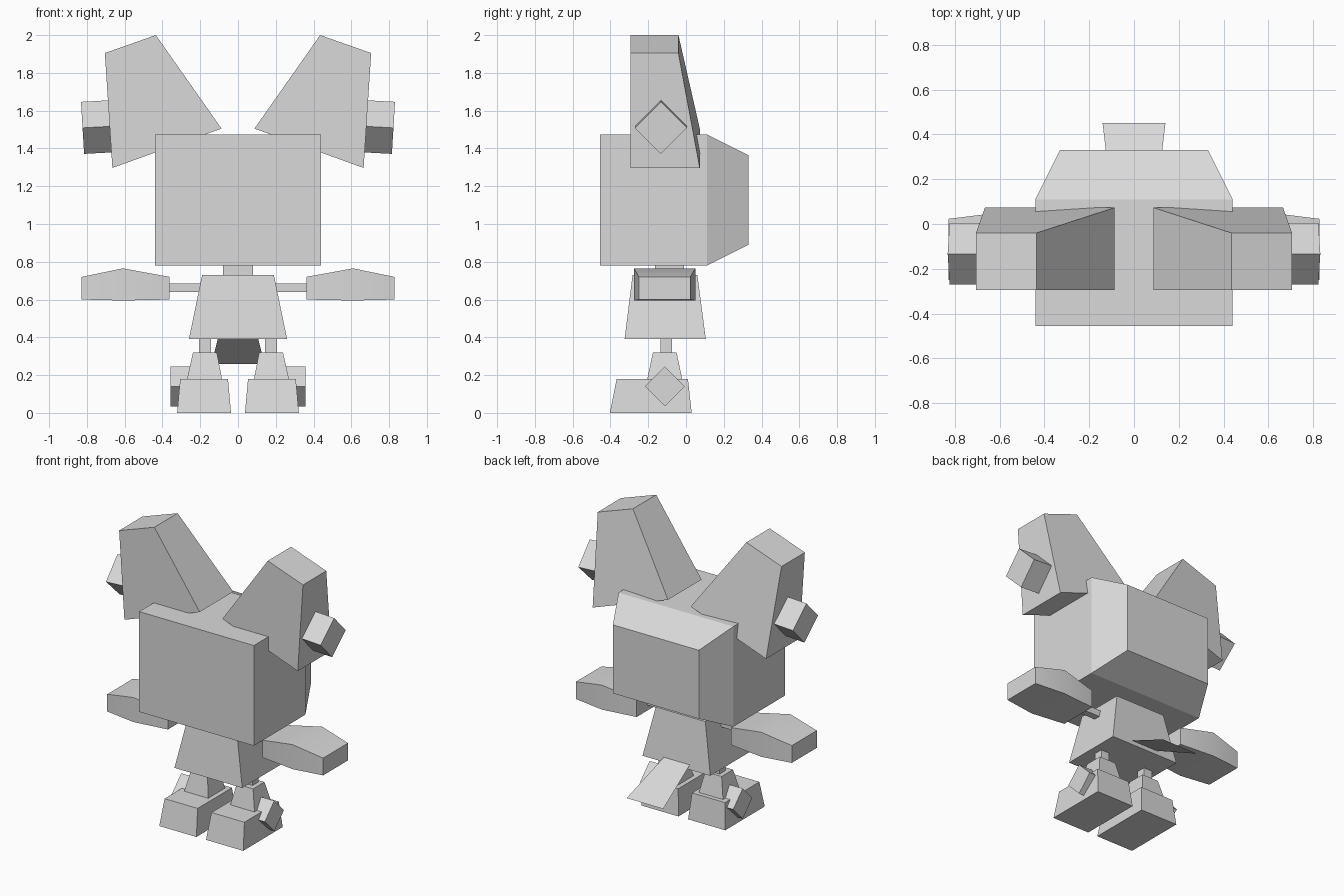
import bpy, bmesh, math
from mathutils import Vector

if "Cube" in bpy.data.objects:
    bpy.data.objects.remove(bpy.data.objects["Cube"])

grey = bpy.data.materials.new("light_grey")
grey.diffuse_color = (0.7, 0.7, 0.7, 1)
grey.use_nodes = True
grey.node_tree.nodes["Principled BSDF"].inputs["Base Color"].default_value = grey.diffuse_color


def loft(name, rings, side=1, smooth=False):
    """Join four-point rings into a closed solid; side=-1 mirrors it in x."""
    bm = bmesh.new()
    vs = [[bm.verts.new((p[0] * side, p[1], p[2])) for p in r] for r in rings]
    for a, b in zip(vs, vs[1:]):
        for i in range(4):
            j = (i + 1) % 4
            bm.faces.new((a[i], a[j], b[j], b[i]))
    bm.faces.new(vs[0])
    bm.faces.new(vs[-1])
    bmesh.ops.recalc_face_normals(bm, faces=bm.faces)
    return finish(name, bm, smooth)


def finish(name, bm, smooth=False):
    me = bpy.data.meshes.new(name)
    bm.to_mesh(me)
    bm.free()
    me.materials.append(grey)
    ob = bpy.data.objects.new(name, me)
    bpy.context.collection.objects.link(ob)
    if smooth:
        bpy.ops.object.select_all(action='DESELECT')
        ob.select_set(True)
        bpy.context.view_layer.objects.active = ob
        bpy.ops.object.shade_smooth_by_angle(angle=math.radians(30))
    return ob


def flat(z, x0, x1, y0, y1):
    return [(x0, y0, z), (x1, y0, z), (x1, y1, z), (x0, y1, z)]


def across(x, y0, y1, z0, z1):
    return [(x, y0, z0), (x, y1, z0), (x, y1, z1), (x, y0, z1)]


def facing(y, x, z0, z1):
    return [(-x, y, z0), (x, y, z0), (x, y, z1), (-x, y, z1)]


def diamond(centre, r, tilt=0.0):
    c = Vector(centre)
    up = Vector((math.sin(tilt), 0, math.cos(tilt))) * r
    back = Vector((0, r, 0))
    return [c + up, c + back, c - up, c - back]


# Head, neck and body
loft("head", [facing(-0.455, 0.44, 0.78, 1.475),
              facing(0.11, 0.44, 0.78, 1.475),
              facing(0.33, 0.33, 0.89, 1.365)])
loft("neck", [flat(0.70, -0.08, 0.08, -0.165, -0.01),
              flat(0.80, -0.08, 0.08, -0.165, -0.01)])
loft("body", [flat(0.39, -0.26, 0.26, -0.325, 0.105),
              flat(0.73, -0.19, 0.19, -0.283, 0.06)])

# Tail: a single flat sheet
bm = bmesh.new()
bm.faces.new([bm.verts.new(p) for p in
              ((-0.095, 0.06, 0.44), (0.095, 0.06, 0.44),
               (0.14, 0.45, 0.26), (-0.14, 0.45, 0.26))])
finish("tail", bm)

for side, tag in ((1, "right"), (-1, "left")):
    # Ear: flat front, back leaning forward towards the tip
    outline = ((0.435, 2.0, -0.04), (0.705, 1.905, -0.04),
               (0.665, 1.297, 0.073), (0.087, 1.505, 0.073))
    loft(tag + "_ear", [[(x, -0.295, z) for x, z, y in outline],
                        [(x, y, z) for x, z, y in outline]], side)
    loft(tag + "_ear_knob", [diamond((0.62, -0.133, 1.52), 0.138, 0.06),
                             diamond((0.823, -0.133, 1.509), 0.138, 0.06)], side)

    # Arm and its rod
    loft(tag + "_arm_rod", [across(0.18, -0.137, -0.09, 0.64, 0.685),
                            across(0.40, -0.137, -0.09, 0.64, 0.685)], side)
    loft(tag + "_arm", [across(0.362, -0.25, 0.023, 0.60, 0.72),
                        across(0.61, -0.275, 0.05, 0.595, 0.765),
                        across(0.828, -0.25, 0.023, 0.60, 0.72)], side, True)

    # Leg, ankle, foot and ankle knob
    loft(tag + "_leg", [flat(0.30, 0.143, 0.207, -0.135, -0.073),
                        flat(0.41, 0.143, 0.207, -0.135, -0.073)], side)
    loft(tag + "_ankle", [flat(0.17, 0.083, 0.272, -0.207, -0.018),
                          flat(0.32, 0.112, 0.238, -0.175, -0.05)], side)
    loft(tag + "_foot", [flat(0.0, 0.037, 0.322, -0.403, 0.03),
                         flat(0.18, 0.053, 0.306, -0.367, 0.01)], side)
    loft(tag + "_ankle_knob", [diamond((0.24, -0.112, 0.14), 0.105),
                               diamond((0.357, -0.112, 0.14), 0.105)], side)
